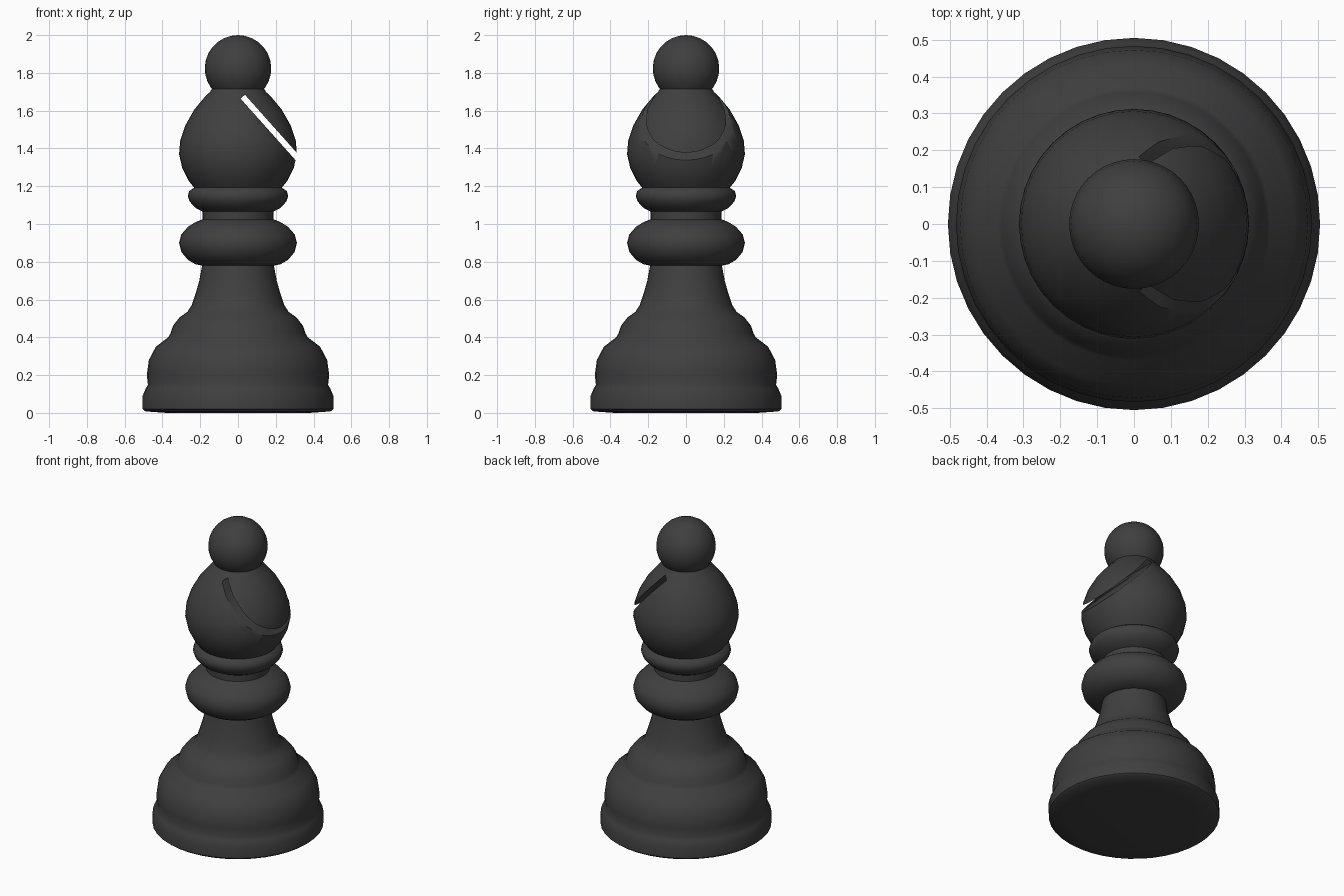
import bpy, bmesh, math
from mathutils import Matrix, Vector

if "Cube" in bpy.data.objects:
    bpy.data.objects.remove(bpy.data.objects["Cube"])

SEGMENTS = 40

charcoal = bpy.data.materials.new("charcoal")
charcoal.diffuse_color = (0.05, 0.05, 0.05, 1)
charcoal.use_nodes = True
charcoal.node_tree.nodes["Principled BSDF"].inputs["Base Color"].default_value = charcoal.diffuse_color

# Turned outline (radius, height): foot, bell, stem, collars, head
outline = [
    (0, 0), (0.38, 0), (0.49, 0.008), (0.505, 0.02), (0.505, 0.09), (0.49, 0.125),
    (0.477, 0.15), (0.483, 0.2), (0.472, 0.28), (0.435, 0.35), (0.37, 0.4),
    (0.358, 0.42), (0.345, 0.46), (0.31, 0.505), (0.268, 0.535), (0.245, 0.57),
    (0.225, 0.63), (0.205, 0.7), (0.19, 0.78),
    (0.225, 0.787), (0.265, 0.81), (0.3, 0.852), (0.312, 0.9), (0.3, 0.945),
    (0.265, 0.985), (0.225, 1.01), (0.187, 1.025), (0.187, 1.065),
    (0.225, 1.085), (0.257, 1.12), (0.266, 1.148), (0.258, 1.175), (0.232, 1.192),
    (0.262, 1.23), (0.295, 1.295), (0.312, 1.37), (0.306, 1.44), (0.28, 1.52),
    (0.232, 1.605), (0.178, 1.67), (0.152, 1.695), (0.138, 1.715),
]
# Round finial continues the same outline
BALL_Z, BALL_R = 1.824, 0.176
for i in range(11):
    a = math.radians(-36 + 126 * i / 10)
    outline.append((BALL_R * math.cos(a) if i < 10 else 0, BALL_Z + BALL_R * math.sin(a)))

# Lathe the outline
bm = bmesh.new()
verts = [bm.verts.new((r, 0, z)) for r, z in outline]
edges = [bm.edges.new(pair) for pair in zip(verts, verts[1:])]
bmesh.ops.spin(bm, geom=verts + edges, cent=(0, 0, 0), axis=(0, 0, 1),
               angle=math.tau, steps=SEGMENTS, use_duplicate=False)
bmesh.ops.remove_doubles(bm, verts=bm.verts, dist=0.0005)
bmesh.ops.recalc_face_normals(bm, faces=bm.faces)
mesh = bpy.data.meshes.new("chess_piece")
bm.to_mesh(mesh)
bm.free()
piece = bpy.data.objects.new("chess_piece", mesh)
bpy.context.collection.objects.link(piece)
mesh.materials.append(charcoal)

# Slanted slot sawn through the head
start, end = Vector((0.025, 0, 1.674)), Vector((0.405, 0, 1.249))
along = end - start
bm = bmesh.new()
bmesh.ops.create_cube(bm, size=1, matrix=(
    Matrix.Translation((start + end) / 2)
    @ Matrix.Rotation(math.atan2(-along.z, along.x), 4, 'Y')
    @ Matrix.Diagonal((along.length, 1, 0.031, 1))))
slot_mesh = bpy.data.meshes.new("slot_cutter")
bm.to_mesh(slot_mesh)
bm.free()
slot_mesh.materials.append(charcoal)
slot = bpy.data.objects.new("slot_cutter", slot_mesh)
bpy.context.collection.objects.link(slot)
slot.hide_render = True

cut = piece.modifiers.new("slot", 'BOOLEAN')
cut.operation = 'DIFFERENCE'
cut.solver = 'EXACT'
cut.object = slot
bpy.context.view_layer.objects.active = piece
piece.select_set(True)
bpy.ops.object.modifier_apply(modifier="slot")
bpy.data.objects.remove(slot)

# Smooth shading with crisp creases
bpy.ops.object.shade_smooth_by_angle(angle=math.radians(50))
